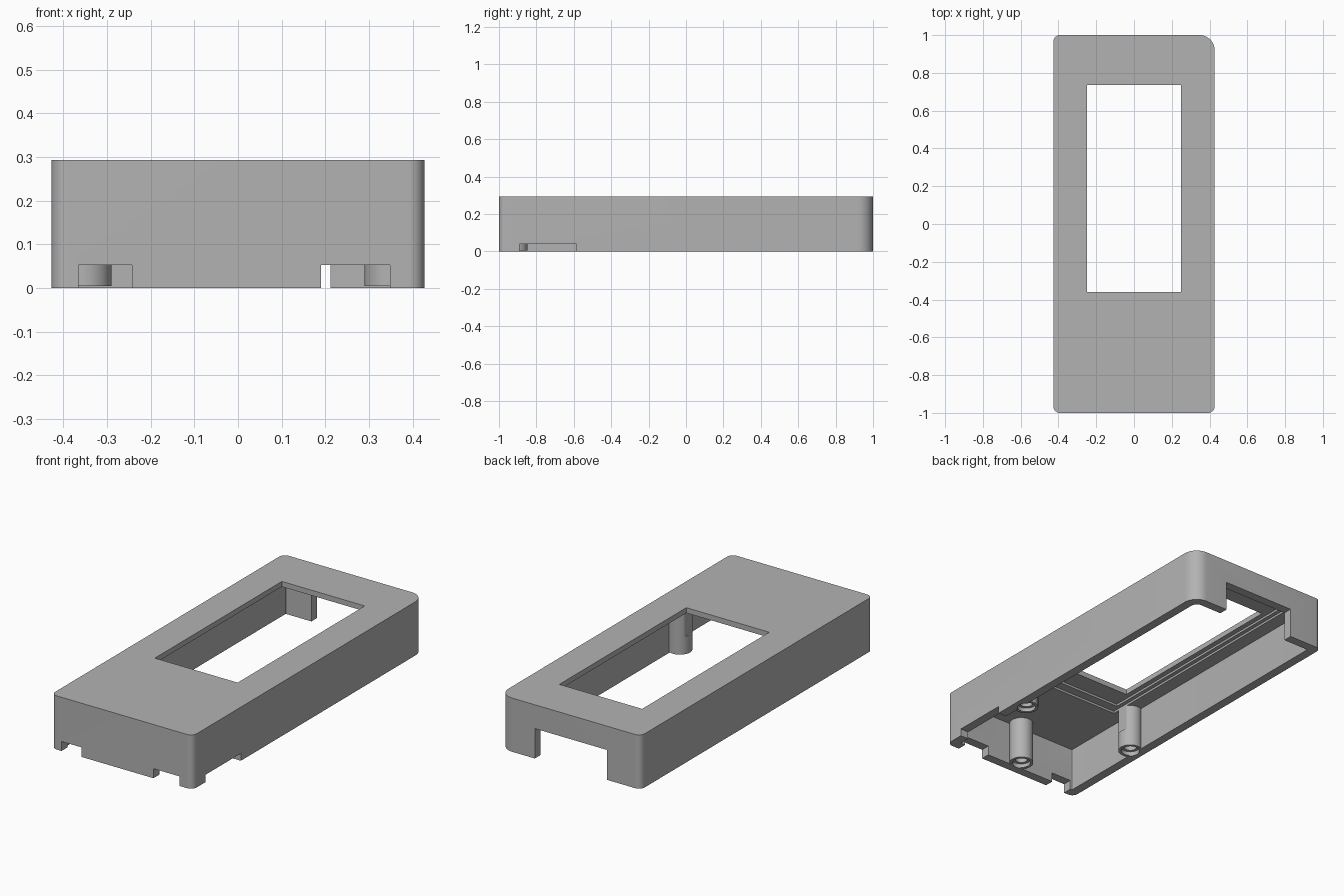
import bpy, bmesh
from math import cos, sin, pi, radians

cube = bpy.data.objects.get("Cube")
if cube:
    bpy.data.objects.remove(cube, do_unlink=True)

W, L, H = 0.427, 1.0, 0.293      # half width, half length, height
WALL, CEILING = 0.05, 0.24

grey = bpy.data.materials.new("mid grey plastic")
grey.use_nodes = True
COLOUR = (0.45, 0.45, 0.45, 1)
grey.diffuse_color = COLOUR
grey.node_tree.nodes["Principled BSDF"].inputs["Base Color"].default_value = COLOUR


def prism(name, outline, z0, z1):
    """Extrude a flat outline between two heights."""
    bm = bmesh.new()
    face = bm.faces.new([bm.verts.new((x, y, z0)) for x, y in outline])
    grown = bmesh.ops.extrude_face_region(bm, geom=[face])
    moved = [v for v in grown["geom"] if isinstance(v, bmesh.types.BMVert)]
    bmesh.ops.translate(bm, verts=moved, vec=(0, 0, z1 - z0))
    bmesh.ops.recalc_face_normals(bm, faces=bm.faces)
    mesh = bpy.data.meshes.new(name)
    bm.to_mesh(mesh)
    bm.free()
    mesh.materials.append(grey)
    obj = bpy.data.objects.new(name, mesh)
    bpy.context.collection.objects.link(obj)
    return obj


def rounded(x, y, radii, steps=10):
    """Rectangle outline with one radius per corner, counterclockwise from back left."""
    points = []
    signs = ((1, 1), (-1, 1), (-1, -1), (1, -1))
    for i, ((sx, sy), r) in enumerate(zip(signs, radii)):
        for k in range(steps + 1):
            a = (i + k / steps) * pi / 2
            points.append((sx * (x - r) + r * cos(a), sy * (y - r) + r * sin(a)))
    return points


def rect(x0, x1, y0, y1):
    return [(x0, y0), (x1, y0), (x1, y1), (x0, y1)]


def circle(x, y, r, n=40):
    return [(x + r * cos(2 * pi * k / n), y + r * sin(2 * pi * k / n)) for k in range(n)]


def combine(target, tool, operation):
    """Apply one boolean and discard the tool."""
    mod = target.modifiers.new("combine", "BOOLEAN")
    mod.operation, mod.object, mod.solver = operation, tool, "EXACT"
    graph = bpy.context.evaluated_depsgraph_get()
    mesh = bpy.data.meshes.new_from_object(target.evaluated_get(graph))
    target.modifiers.clear()
    target.data = mesh
    bpy.data.objects.remove(tool, do_unlink=True)


# Outer shell, one corner rounder than the rest
housing = prism("housing", rounded(W, L, (0.08, 0.035, 0.035, 0.035)), 0, H)
cavity = prism("cavity", rounded(W - WALL, L - WALL, (0.035, 0.004, 0.004, 0.004)), -0.1, CEILING)
combine(housing, cavity, "DIFFERENCE")

# Screw posts
posts = ((0, -0.91), (0.352, -0.45), (-0.352, -0.45))
for x, y in posts:
    combine(housing, prism("post", circle(x, y, 0.062), 0.004, CEILING + 0.01), "UNION")

cuts = [
    # Stepped display seat and window
    (rect(-0.30, 0.30, -0.52, 0.90), 0.1, 0.252),
    (rect(-0.278, 0.278, -0.47, 0.86), 0.1, 0.264),
    (rect(-0.25, 0.25, -0.36, 0.735), 0.1, 0.4),
    # Back opening
    (rect(-0.222, 0.212, 0.9, 1.1), -0.1, 0.163),
    # Front slots
    (rect(-0.365, -0.243, -1.1, -0.945), -0.1, 0.052),
    (rect(0.19, 0.348, -1.1, -0.945), -0.1, 0.052),
    # Side slot
    (rect(0.372, 0.5, -0.89, -0.585), -0.1, 0.04),
]
# Counterbored screw holes
for x, y in posts:
    cuts.append((circle(x, y, 0.047), -0.1, 0.025))
    cuts.append((circle(x, y, 0.032), -0.1, 0.18))
for outline, z0, z1 in cuts:
    combine(housing, prism("cutter", outline, z0, z1), "DIFFERENCE")

# Smooth the rounded corners and posts, keep edges crisp
bpy.ops.object.select_all(action="DESELECT")
housing.select_set(True)
bpy.context.view_layer.objects.active = housing
bpy.ops.object.shade_smooth_by_angle(angle=radians(30))
